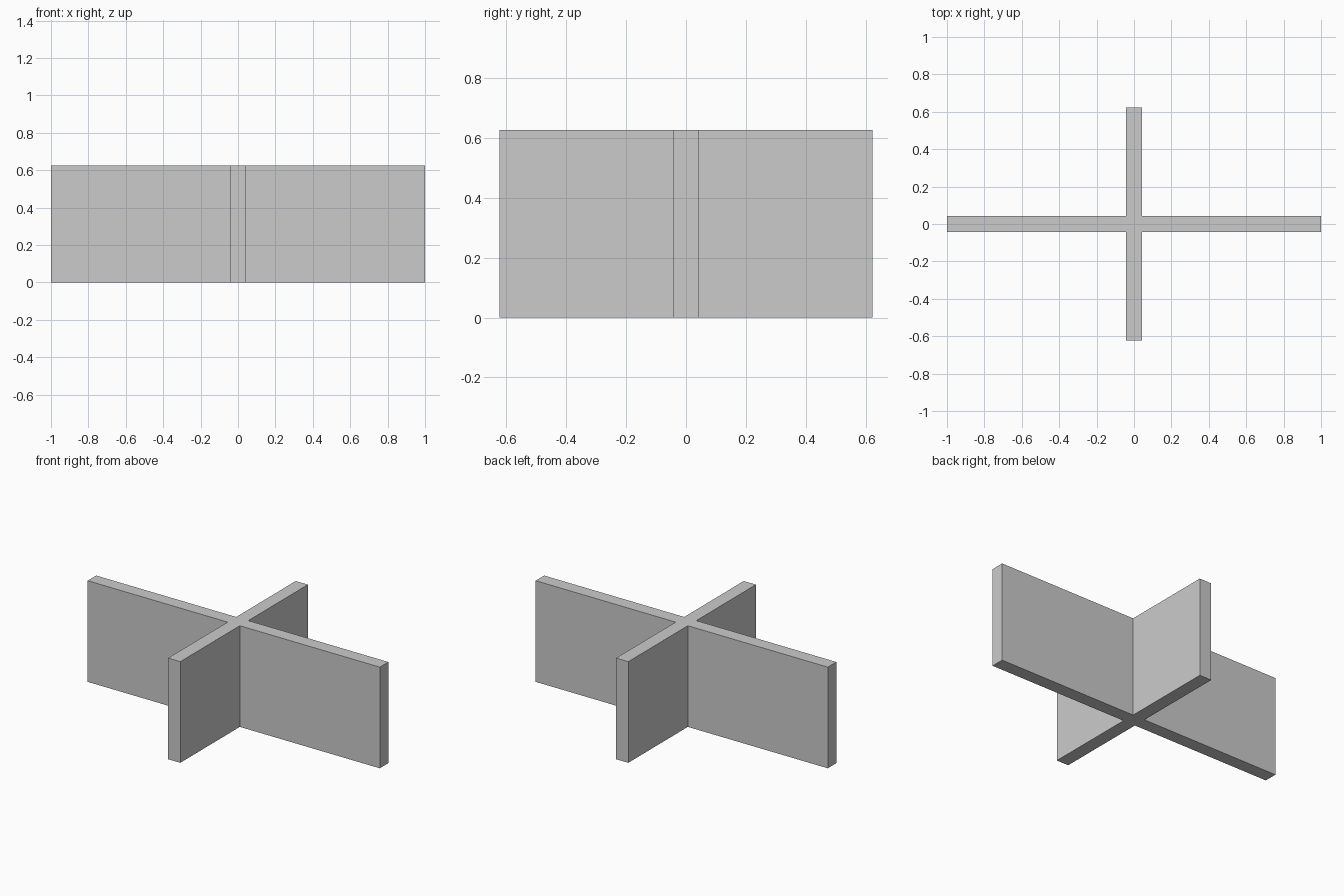
import bpy
import bmesh

if "Cube" in bpy.data.objects:
    bpy.data.objects.remove(bpy.data.objects["Cube"])

LONG, SHORT = 1.0, 0.624   # half lengths of the two walls
HALF_T = 0.0417            # half wall thickness
HEIGHT = 0.626

# Plus-shaped outline: three corners per quadrant, in counter-clockwise order
quadrant = [(LONG, HALF_T), (HALF_T, HALF_T), (HALF_T, SHORT)]
outline = []
for sx, sy in ((1, 1), (-1, 1), (-1, -1), (1, -1)):
    corners = quadrant if sx * sy > 0 else quadrant[::-1]
    outline += [(sx * x, sy * y) for x, y in corners]

# Crossing walls, extruded as one solid
bm = bmesh.new()
base = bm.faces.new([bm.verts.new((x, y, 0)) for x, y in outline])
top = bmesh.ops.extrude_face_region(bm, geom=[base], use_keep_orig=True)
verts = [g for g in top["geom"] if isinstance(g, bmesh.types.BMVert)]
bmesh.ops.translate(bm, verts=verts, vec=(0, 0, HEIGHT))
bmesh.ops.recalc_face_normals(bm, faces=bm.faces)

mesh = bpy.data.meshes.new("crossed_walls")
bm.to_mesh(mesh)
bm.free()
bpy.context.collection.objects.link(bpy.data.objects.new("crossed_walls", mesh))
